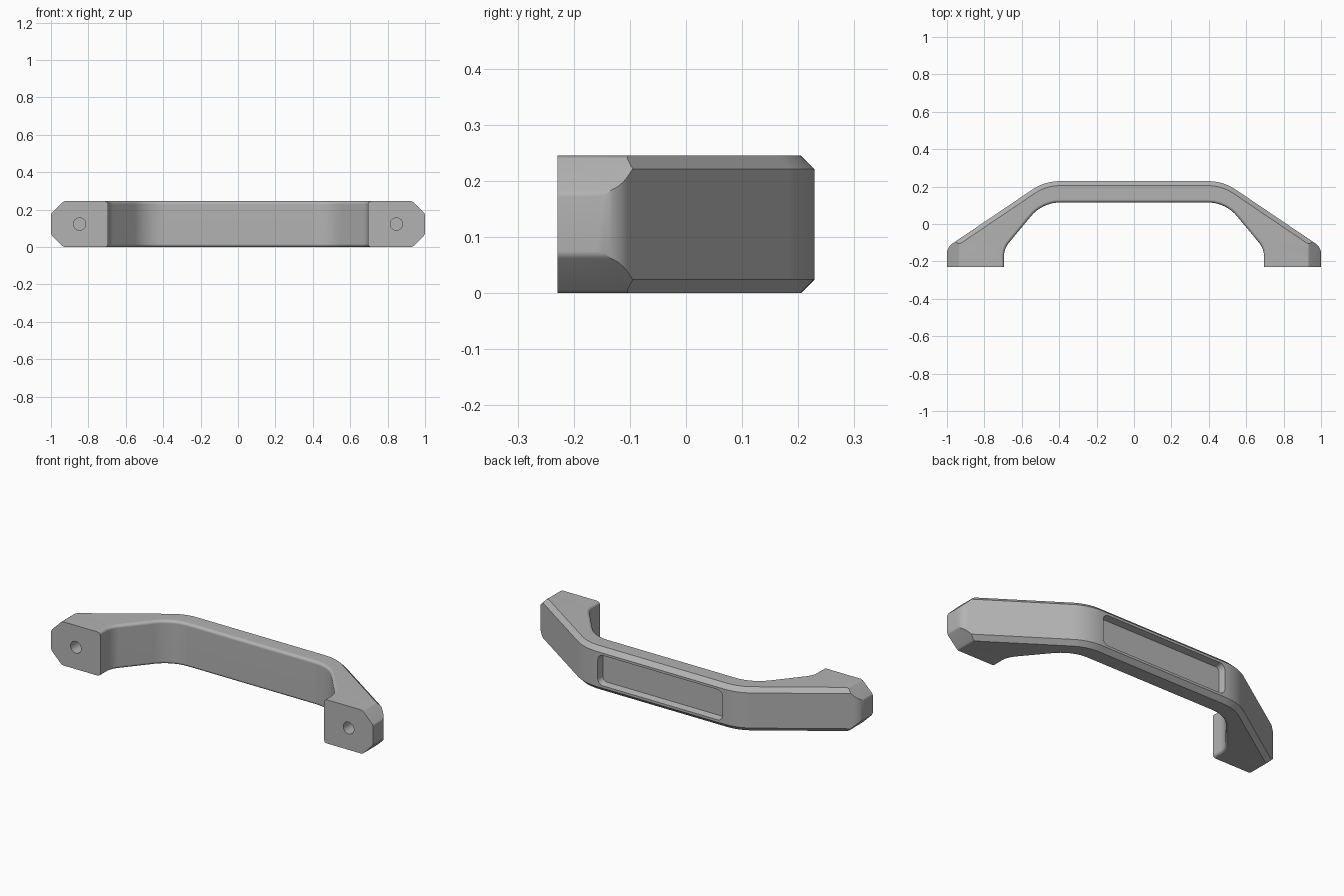
import bpy, bmesh, math
from mathutils import Vector

cube = bpy.data.objects.get("Cube")
if cube:
    bpy.data.objects.remove(cube, do_unlink=True)

H = 0.245          # handle width (z)
MID = H / 2
FRONT, BACK = -0.229, 0.229

grey = bpy.data.materials.new("grey_plastic")
grey.use_nodes = True
grey.diffuse_color = (0.45, 0.45, 0.45, 1)
bsdf = next(n for n in grey.node_tree.nodes if n.type == 'BSDF_PRINCIPLED')
bsdf.inputs["Base Color"].default_value = (0.45, 0.45, 0.45, 1)


def round_corner(a, b, c, length, steps):
    """Arc that rounds corner b, touching both sides at the given length."""
    u, v = (a - b).normalized(), (c - b).normalized()
    half = u.angle(v) / 2
    radius = length * math.tan(half)
    centre = b + (u + v).normalized() * (length / math.cos(half))
    start, end = b + u * length - centre, b + v * length - centre
    sweep = start.angle(end)
    return [centre + (start * math.sin((1 - t) * sweep) + end * math.sin(t * sweep))
            / math.sin(sweep) for t in (i / steps for i in range(steps + 1))]


def side_path(corners, low_len, high_len):
    """Half path from the left foot to the middle, mirrored to the right foot."""
    foot, low, high, mid = [Vector((x, y, 0)) for x, y in corners]
    half = [foot] + round_corner(foot, low, high, low_len, 6)
    half += round_corner(low, high, mid, high_len, 10)
    return half + [Vector((-p.x, p.y, 0)) for p in reversed(half)]


def normals(path):
    """Normals pointing outward, away from the hollow of the grip."""
    result = []
    for i in range(len(path)):
        d = Vector((0, 0, 0))
        if i > 0:
            d += (path[i] - path[i - 1]).normalized()
        if i < len(path) - 1:
            d += (path[i + 1] - path[i]).normalized()
        result.append(Vector((d.y, -d.x, 0)).normalized())
    return result


def new_object(name, bm):
    bmesh.ops.recalc_face_normals(bm, faces=bm.faces[:])
    mesh = bpy.data.meshes.new(name)
    bm.to_mesh(mesh)
    bm.free()
    obj = bpy.data.objects.new(name, mesh)
    bpy.context.collection.objects.link(obj)
    mesh.materials.append(grey)
    return obj


# Grip body: cross-section swept between the outer and inner paths
outer = side_path([(1, FRONT), (1, -0.124), (0.477, BACK), (0, BACK)], 0.035, 0.08)
inner = side_path([(0.695, FRONT), (0.695, -0.132), (0.49, 0.115), (0, 0.115)], 0.04, 0.095)
chamfer, fillet, fillet_steps = 0.024, 0.016, 4
bm = bmesh.new()
rings = []
for po, no, pi, ni in zip(outer, normals(outer), inner, normals(inner)):
    upper = [(po, H - chamfer), (po + no * chamfer, H)]
    for k in range(fillet_steps + 1):
        a = math.pi / 2 * k / fillet_steps
        upper.append((pi - ni * fillet * (1 - math.sin(a)), H - fillet * (1 - math.cos(a))))
    upper = [(p, z) for p, z in upper]
    lower = [(p, H - z) for p, z in reversed(upper)]
    rings.append((po, no, pi, ni, upper + lower))
# outward normals point away from the grip on both paths; pick the inward sense
sign = 1 if rings[0][1].x < 0 else -1
verts = []
for po, no, pi, ni, _ in rings:
    upper = [(po, H - chamfer), (po + no * sign * chamfer, H)]
    for k in range(fillet_steps + 1):
        a = math.pi / 2 * k / fillet_steps
        upper.append((pi - ni * sign * fillet * (1 - math.sin(a)),
                      H - fillet * (1 - math.cos(a))))
    lower = [(p, H - z) for p, z in reversed(upper)]
    verts.append([bm.verts.new((p.x, p.y, z)) for p, z in upper + lower])
for r, s in zip(verts, verts[1:]):
    for j in range(len(r)):
        k = (j + 1) % len(r)
        bm.faces.new((r[j], r[k], s[k], s[j]))
bm.faces.new(verts[0])
bm.faces.new(verts[-1])
bmesh.ops.recalc_face_normals(bm, faces=bm.faces[:])

# Corner cuts on the foot ends, with softened transitions
cut = 0.067
for sx in (1, -1):
    for sz in (1, -1):
        for deg, x, z in ((45, 1, MID - cut), (22.5, 0.997, MID - cut),
                          (67.5, 1 - cut, MID - 0.003)):
            a = math.radians(deg)
            bmesh.ops.bisect_plane(
                bm, geom=bm.verts[:] + bm.edges[:] + bm.faces[:], dist=1e-5,
                plane_co=(sx * x, 0, MID + sz * z),
                plane_no=(sx * math.cos(a), 0, sz * math.sin(a)), clear_outer=True)
            bmesh.ops.holes_fill(bm, edges=[e for e in bm.edges if e.is_boundary], sides=0)
body = new_object("grip_body", bm)

# Cutters: screw holes in the feet
cutters = []
for side, sx in (("left", 1), ("right", -1)):
    bpy.ops.mesh.primitive_cylinder_add(vertices=32, radius=0.033, depth=0.2,
                                        location=(sx * 0.847, FRONT, MID),
                                        rotation=(math.pi / 2, 0, 0))
    hole = bpy.context.object
    hole.name = side + "_screw_hole_cutter"
    hole.data.materials.append(grey)
    cutters.append(hole)

# Cutter: rounded recess in the back of the grip
bm = bmesh.new()
loops = []
for y, w, h, r in ((BACK - 0.035, 0.38, 0.077, 0.025), (BACK + 0.035, 0.396, 0.093, 0.04)):
    loop = []
    for q, (cx, cz) in enumerate(((1, 1), (-1, 1), (-1, -1), (1, -1))):
        for k in range(7):
            a = math.pi / 2 * (q + k / 6)
            loop.append(bm.verts.new((cx * (w - r) + r * math.cos(a), y,
                                      MID + cz * (h - r) + r * math.sin(a))))
    loops.append(loop)
    bm.faces.new(loop)
for j in range(len(loops[0])):
    k = (j + 1) % len(loops[0])
    bm.faces.new((loops[0][j], loops[0][k], loops[1][k], loops[1][j]))
cutters.append(new_object("back_recess_cutter", bm))

# Apply the cuts
bpy.ops.object.select_all(action='DESELECT')
body.select_set(True)
bpy.context.view_layer.objects.active = body
for c in cutters:
    c.hide_render = True
    mod = body.modifiers.new("cut", 'BOOLEAN')
    mod.operation = 'DIFFERENCE'
    mod.solver = 'EXACT'
    mod.object = c
    bpy.ops.object.modifier_apply(modifier=mod.name)
for c in cutters:
    bpy.data.objects.remove(c, do_unlink=True)

# Smooth rounded areas, keep chamfers crisp
bpy.ops.object.shade_smooth_by_angle(angle=math.radians(30))
weighted = body.modifiers.new("weighted_normals", 'WEIGHTED_NORMAL')
weighted.keep_sharp = True
